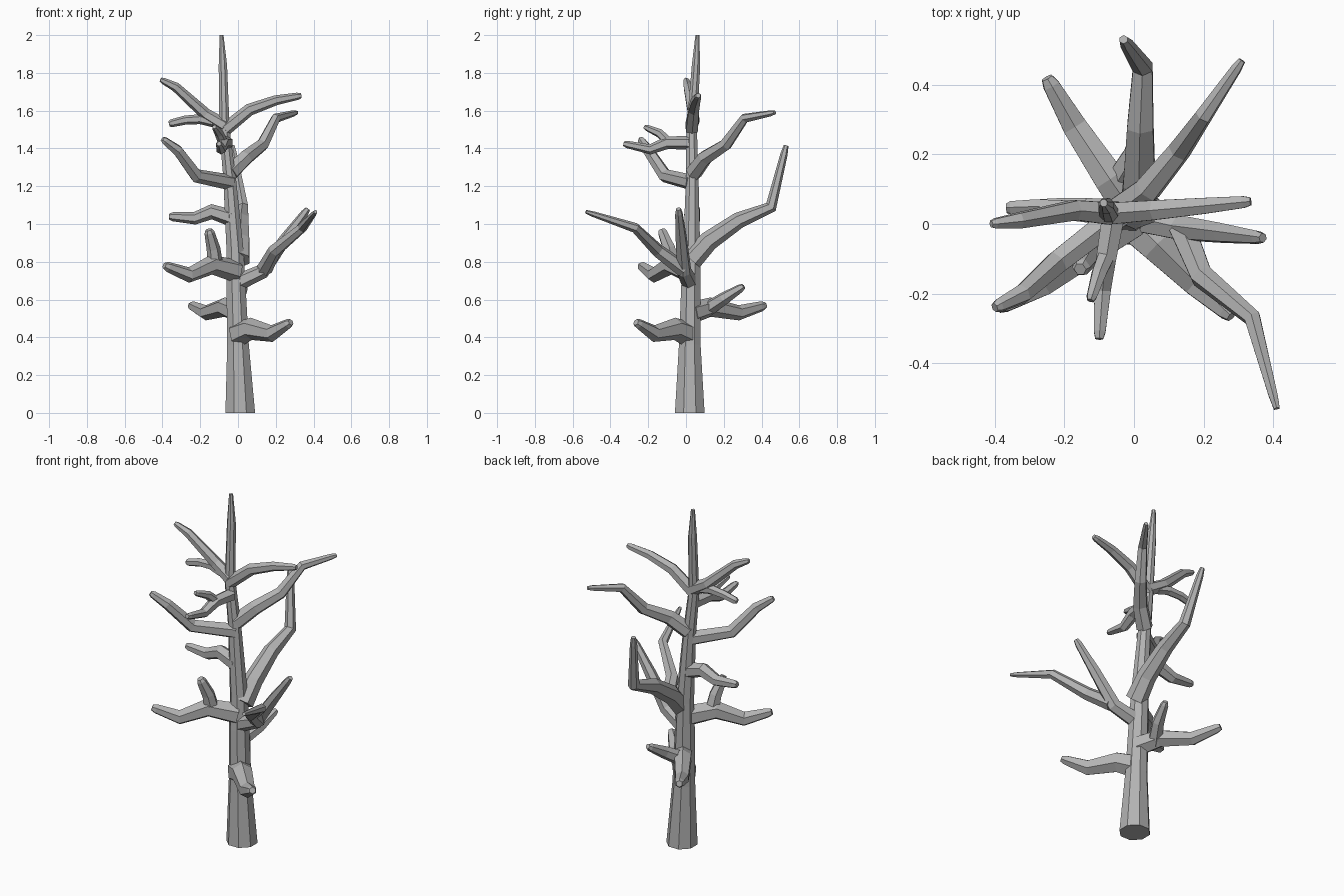
import bpy
import bmesh
import math
from mathutils import Vector

default_cube = bpy.data.objects.get("Cube")
if default_cube:
    bpy.data.objects.remove(default_cube, do_unlink=True)

# One plain bark colour
bark = bpy.data.materials.new("grey_bark")
bark.use_nodes = True
bark_colour = (.45, .45, .45, 1)
bark.diffuse_color = bark_colour
shader = bark.node_tree.nodes["Principled BSDF"]
shader.inputs["Base Color"].default_value = bark_colour
shader.inputs["Roughness"].default_value = .9


def tapered_limb(name, points, radii, sides, flat_base=False):
    """Sweep a faceted ring along a path, mitred at each bend."""
    points = [Vector(p) for p in points]
    last = len(points) - 1
    bm = bmesh.new()
    rings = []
    side_axis = None
    for i, (point, radius) in enumerate(zip(points, radii)):
        before = (points[i] - points[max(i - 1, 0)]).normalized()
        after = (points[min(i + 1, last)] - points[i]).normalized()
        tangent = (before + after).normalized()
        if flat_base and i == 0:
            tangent = Vector((0, 0, 1))
        # Carry the ring direction along so the limb does not twist
        if side_axis is None:
            side_axis = tangent.orthogonal()
            if not flat_base:
                side_axis = tangent.cross(Vector((0, 0, 1)))
        side_axis = (side_axis - tangent * side_axis.dot(tangent)).normalized()
        up_axis = tangent.cross(side_axis)
        ring = []
        for k in range(sides):
            angle = math.tau * (k + .5) / sides
            offset = side_axis * math.cos(angle) + up_axis * math.sin(angle)
            ring.append(bm.verts.new(point + offset * radius))
        rings.append(ring)
    for lower, upper in zip(rings, rings[1:]):
        for k in range(sides):
            n = (k + 1) % sides
            bm.faces.new((lower[k], lower[n], upper[n], upper[k]))
    bm.faces.new(rings[0])
    bm.faces.new(rings[-1])
    bmesh.ops.recalc_face_normals(bm, faces=bm.faces)
    mesh = bpy.data.meshes.new(name)
    bm.to_mesh(mesh)
    bm.free()
    mesh.materials.append(bark)
    limb = bpy.data.objects.new(name, mesh)
    bpy.context.collection.objects.link(limb)
    return limb


def branch(name, *points, base=.05, tip=.016):
    """A six-sided limb that stays full, then pinches in at its end."""
    points = [Vector(p) for p in points]
    last = len(points) - 1
    neck = tip * 1.5
    radii = [base + (neck - base) * (i / last) ** 1.4 for i in range(last + 1)]
    points.insert(last, points[-2].lerp(points[-1], .85))
    radii.append(tip)
    return tapered_limb(name, points, radii, sides=6)


# Trunk, ending in a bare spike
tapered_limb(
    "trunk",
    [(.012, .02, 0), (0, .02, .36), (-.01, .025, .66), (-.015, .03, .85),
     (-.045, .033, 1.25), (-.072, .03, 1.5), (-.08, .053, 1.84),
     (-.087, .06, 2)],
    [.085, .062, .055, .049, .036, .03, .024, .011],
    sides=8, flat_base=True)

# Lowest branches
branch("low_front_branch",
       (0, .01, .415), (.07, -.06, .445), (.18, -.17, .42), (.28, -.265, .48),
       base=.068, tip=.018)
branch("low_back_branch",
       (0, .03, .53), (-.07, .13, .56), (-.17, .28, .53), (-.25, .42, .57),
       base=.058, tip=.018)
branch("low_back_twig",
       (-.06, .1, .54), (0, .2, .605), (.035, .305, .67),
       base=.042, tip=.015)

# Forked branches at mid height
branch("middle_right_branch",
       (-.01, .01, .75), (-.14, -.08, .785), (-.26, -.17, .73),
       (-.39, -.24, .78), base=.06, tip=.018)
branch("middle_right_twig",
       (-.12, -.07, .78), (-.13, -.09, .87), (-.155, -.13, .97),
       base=.042, tip=.018)
branch("middle_left_branch",
       (0, .02, .69), (.13, -.01, .75), (.25, -.025, .92), (.37, -.04, 1.08),
       base=.045, tip=.014)
branch("long_front_branch",
       (.14, -.015, .76), (.195, -.15, .86), (.34, -.27, .98),
       (.41, -.53, 1.065), base=.042, tip=.01)
branch("long_back_branch",
       (.01, .03, .81), (.015, .12, .91), (.018, .28, 1.02), (.025, .45, 1.09),
       (-.03, .53, 1.415), base=.058, tip=.013)
branch("short_right_branch",
       (-.03, .03, 1.03), (-.14, .04, 1.065), (-.23, .045, 1.03),
       (-.365, .045, 1.04), base=.045)

# Upper branches
branch("upper_right_branch",
       (-.04, .03, 1.22), (-.22, -.11, 1.255), (-.32, -.2, 1.39),
       (-.4, -.24, 1.45), base=.042, tip=.014)
branch("upper_back_branch",
       (-.04, .04, 1.27), (.04, .1, 1.35), (.13, .21, 1.42),
       (.2, .31, 1.56), (.31, .47, 1.59), base=.046, tip=.011)
branch("upper_front_branch",
       (-.06, .02, 1.43), (-.08, -.1, 1.43), (-.09, -.19, 1.395),
       (-.1, -.33, 1.425), base=.037, tip=.013)
branch("upper_front_twig",
       (-.075, -.08, 1.42), (-.1, -.14, 1.48), (-.125, -.22, 1.515),
       base=.028, tip=.011)

# Crown branches
branch("crown_right_branch",
       (-.07, .03, 1.52), (-.17, .04, 1.58), (-.33, .01, 1.725),
       (-.41, 0, 1.765), base=.037, tip=.011)
branch("crown_right_twig",
       (-.13, .035, 1.54), (-.2, .045, 1.555), (-.28, .05, 1.55),
       (-.365, .047, 1.53), base=.028, tip=.014)
branch("crown_left_branch",
       (-.07, .03, 1.5), (.06, .04, 1.605), (.2, .052, 1.655),
       (.335, .065, 1.68), base=.036, tip=.013)
